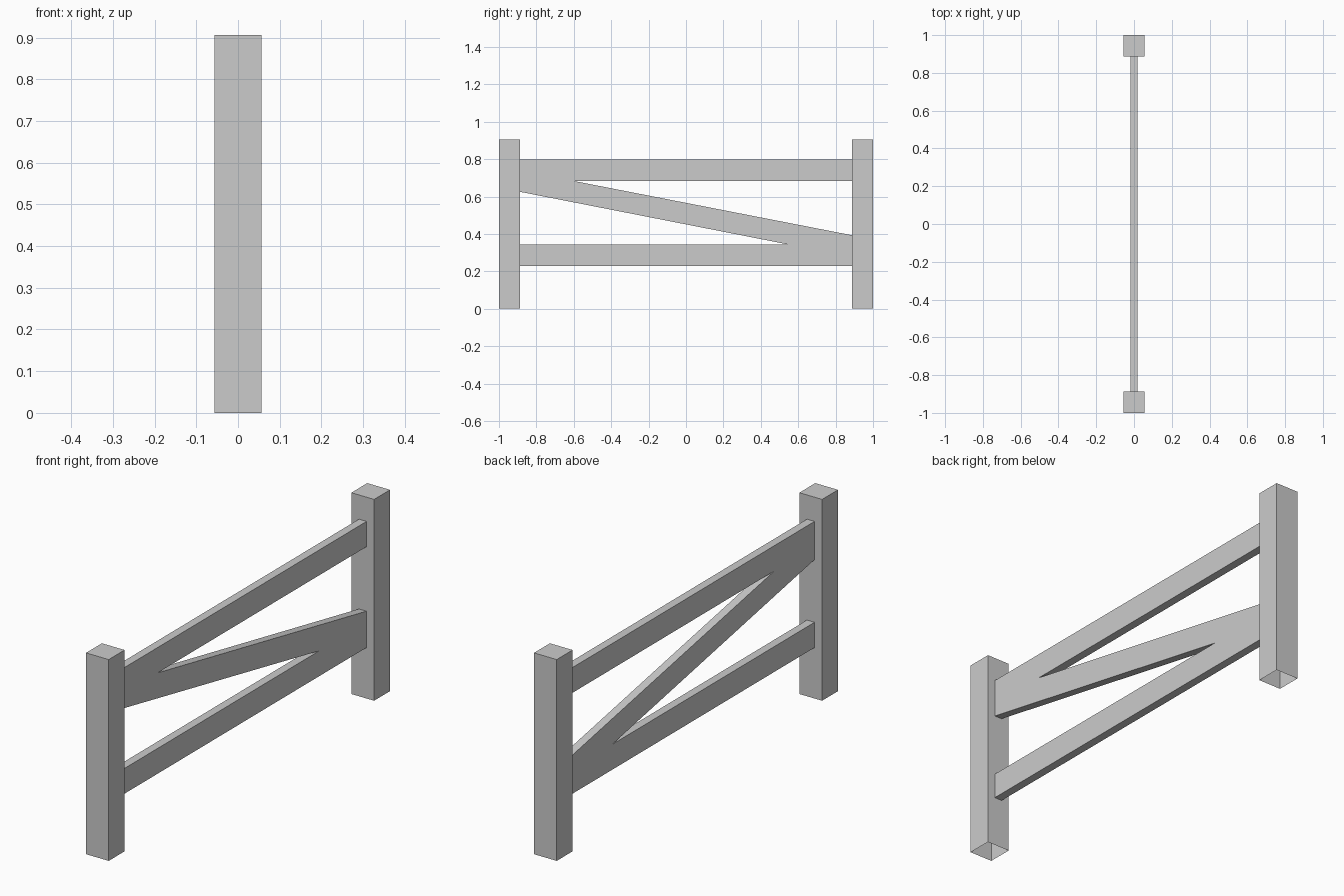
import bpy
import bmesh

cube = bpy.data.objects.get("Cube")
if cube:
    bpy.data.objects.remove(cube, do_unlink=True)

POST_W, POST_H = 0.113, 0.906
RAIL_T = 0.038
INNER = 1 - POST_W           # inner face of each post
LOW, LOW_TOP = 0.229, 0.343  # lower rail
UP, UP_TOP = 0.683, 0.797    # upper rail

wood = bpy.data.materials.new("grey_paint")
wood.use_nodes = True
grey = (0.6, 0.6, 0.6, 1)
wood.diffuse_color = grey
wood.node_tree.nodes["Principled BSDF"].inputs["Base Color"].default_value = grey


def prism(name, profile, width, open_bottom=False):
    """Extrude a (y, z) profile along x, centred on x = 0."""
    bm = bmesh.new()
    face = bm.faces.new([bm.verts.new((-width / 2, y, z)) for y, z in profile])
    side = bmesh.ops.extrude_face_region(bm, geom=[face], use_keep_orig=True)
    verts = [v for v in side["geom"] if isinstance(v, bmesh.types.BMVert)]
    bmesh.ops.translate(bm, verts=verts, vec=(width, 0, 0))
    bmesh.ops.recalc_face_normals(bm, faces=bm.faces)
    if open_bottom:
        under = [f for f in bm.faces if f.normal.z < -0.9]
        bmesh.ops.delete(bm, geom=under, context="FACES_ONLY")
    mesh = bpy.data.meshes.new(name)
    bm.to_mesh(mesh)
    bm.free()
    mesh.materials.append(wood)
    obj = bpy.data.objects.new(name, mesh)
    bpy.context.collection.objects.link(obj)
    return obj


def rect(y0, y1, z0, z1):
    return [(y0, z0), (y1, z0), (y1, z1), (y0, z1)]


# Square posts, hollow underneath
prism("front_post", rect(-1, -INNER, 0, POST_H), POST_W, True)
prism("back_post", rect(INNER, 1, 0, POST_H), POST_W, True)

# Horizontal rails between the posts
prism("lower_rail", rect(-INNER, INNER, LOW, LOW_TOP), RAIL_T)
prism("upper_rail", rect(-INNER, INNER, UP, UP_TOP), RAIL_T)

# Diagonal brace, trimmed where it meets the rails
prism("diagonal_brace", [
    (-INNER, UP), (-0.6, UP), (INNER, 0.393),
    (INNER, LOW_TOP), (0.55, LOW_TOP), (-INNER, 0.625),
], RAIL_T)
